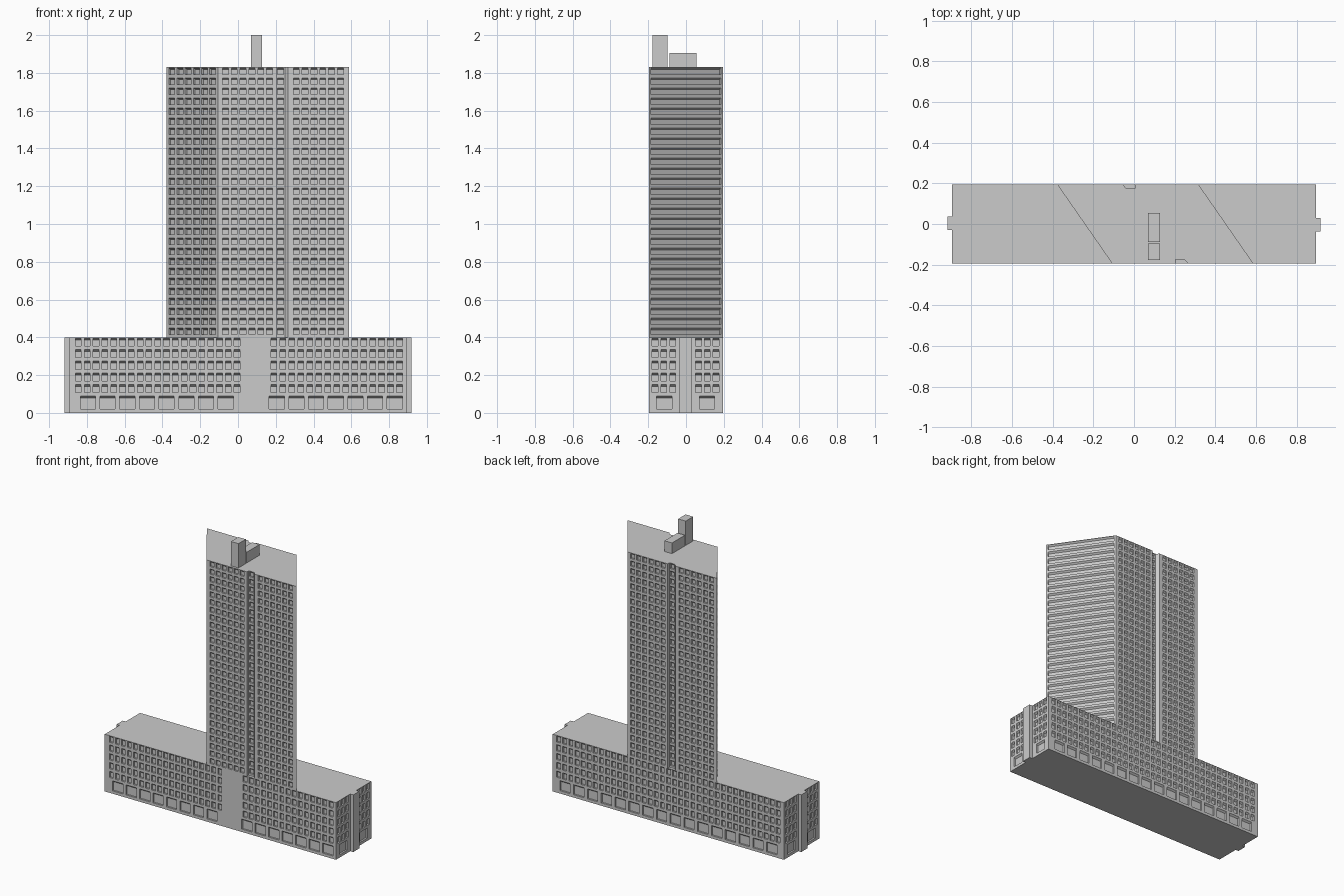
import bpy, bmesh
from mathutils import Vector

if "Cube" in bpy.data.objects:
    bpy.data.objects.remove(bpy.data.objects["Cube"])

RECESS, SLOPE = 0.012, 0.01


def quad(bm, pts):
    bm.faces.new([bm.verts.new(p) for p in pts])


def wall(bm, a, b, z0, z1, rows=()):
    """Wall from a to b (outside on the right), rows = (bottom, top, [(u0, u1)...])."""
    a, b = Vector((*a, 0)), Vector((*b, 0))
    d = (b - a).normalized()
    length = (b - a).length
    inward = Vector((-d.y, d.x, 0)) * RECESS

    def p(u, z, deep=False):
        return a + d * u + Vector((0, 0, z)) + (inward if deep else Vector())

    def panel(u0, u1, za, zb, deep=False):
        quad(bm, [p(u0, za, deep), p(u1, za, deep), p(u1, zb, deep), p(u0, zb, deep)])

    z = z0
    for lo, hi, spans in sorted(rows):
        panel(0, length, z, lo)
        u = 0
        for s, e in spans:
            panel(u, s, lo, hi)
            t = hi - SLOPE                      # sloping soffit
            panel(s, e, lo, t, True)            # pane
            outer = [p(s, lo), p(e, lo), p(e, hi), p(s, hi)]
            inner = [p(s, lo, True), p(e, lo, True), p(e, t, True), p(s, t, True)]
            for i in range(4):
                j = (i + 1) % 4
                quad(bm, [outer[i], outer[j], inner[j], inner[i]])
            u = e
        panel(u, length, lo, hi)
        z = hi
    panel(0, length, z, z1)


def spans(first, last, n, w):
    """n openings of width w, the first starting at first and the last ending at last."""
    step = (last - first - w) / (n - 1) if n > 1 else 0
    return [(first + i * step, first + i * step + w) for i in range(n)]


def finish(bm, name):
    bmesh.ops.remove_doubles(bm, verts=bm.verts, dist=1e-5)
    me = bpy.data.meshes.new(name)
    bm.to_mesh(me)
    bm.free()
    ob = bpy.data.objects.new(name, me)
    bpy.context.collection.objects.link(ob)


def box(name, x0, x1, y0, y1, z0, z1):
    bpy.ops.mesh.primitive_cube_add(size=1, location=((x0 + x1) / 2, (y0 + y1) / 2, (z0 + z1) / 2))
    ob = bpy.context.object
    ob.name = name
    ob.scale = (x1 - x0, y1 - y0, z1 - z0)


# Podium: five rows of small windows over a row of large ones
PX, PY, PZ = 0.895, 0.195, 0.40


def podium_rows(small, large):
    rows = [(0.354 - i * 0.0617, 0.397 - i * 0.0617, small) for i in range(5)]
    return rows + [(0.02, 0.09, large)]


bm = bmesh.new()
corners = [(-PX, -PY), (PX, -PY), (PX, PY), (-PX, PY)]
front = podium_rows(spans(0.035, 0.905, 19, 0.03) + spans(1.07, 1.765, 15, 0.03),
                    spans(0.06, 0.87, 8, 0.08) + spans(1.06, 1.765, 7, 0.08))
back = podium_rows(spans(0.03, 1.76, 37, 0.03), spans(0.055, 1.735, 16, 0.08))
end = podium_rows(spans(0.015, 0.14, 3, 0.031) + spans(0.245, 0.37, 3, 0.031),
                  [(0.04, 0.12), (0.267, 0.347)])
for i, rows in enumerate((front, end, back, end)):
    wall(bm, corners[i], corners[(i + 1) % 4], 0, PZ, rows)
quad(bm, [(x, y, PZ) for x, y in corners])
quad(bm, [(x, y, 0) for x, y in reversed(corners)])
finish(bm, "podium")

# End piers of the podium
box("end_pier_right", 0.885, 0.918, -0.037, 0.03, 0, PZ)
box("end_pier_left", -0.918, -0.885, -0.03, 0.037, 0, PZ)

# Tower: slanted plan, half of it turned about the tower centre
TOP, N = 1.83, 27
PITCH = (TOP - PZ) / N
half = [(-0.107, -0.195), (0.205, -0.195), (0.205, -0.175),
        (0.248, -0.175), (0.266, -0.195), (0.588, -0.195)]
CX = (half[0][0] + 0.317) / 2
plan = half + [(2 * CX - x, -y) for x, y in half]

# Window columns for each wall of the plan
long_side = spans(0.025, 0.29, 6, 0.031)
short_side = spans(0.027, 0.292, 6, 0.031)
columns = {0: long_side, 2: [(0.005, 0.036)], 4: short_side,
           5: [(0.012, 0.462)],                       # ribbon windows
           6: long_side, 8: [(0.005, 0.036)], 10: short_side,
           11: spans(0.02, 0.455, 6, 0.055)}
bm = bmesh.new()
for i, a in enumerate(plan):
    rows = []
    if i in columns:
        rows = [(PZ + k * PITCH + 0.014, PZ + (k + 1) * PITCH - 0.003, columns[i]) for k in range(N)]
    wall(bm, a, plan[(i + 1) % len(plan)], PZ, TOP, rows)
quad(bm, [(x, y, TOP) for x, y in plan])
finish(bm, "tower")

# Rooftop structures
box("roof_shaft", 0.07, 0.128, -0.178, -0.097, TOP, 2.0)
box("roof_plant_room", 0.07, 0.128, -0.088, 0.055, TOP, 1.905)
